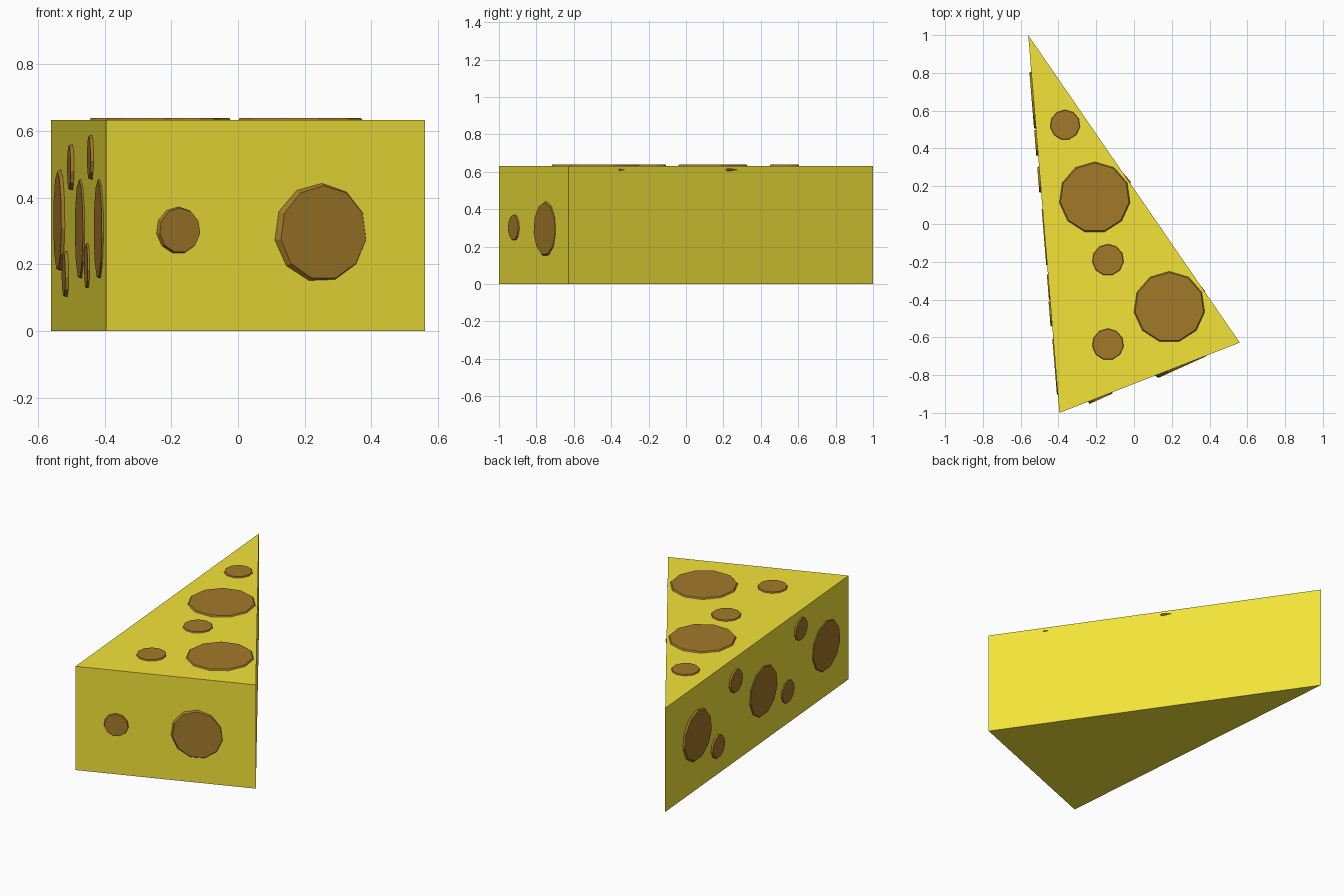
import bpy, bmesh, math
from mathutils import Vector, Matrix

if "Cube" in bpy.data.objects:
    bpy.data.objects.remove(bpy.data.objects["Cube"])

H = 0.632
A, B, C = Vector((-0.56, 1.0, 0)), Vector((0.56, -0.628, 0)), Vector((-0.395, -1.0, 0))


def material(name, color):
    m = bpy.data.materials.new(name)
    m.diffuse_color = (*color, 1)
    m.use_nodes = True
    m.node_tree.nodes["Principled BSDF"].inputs["Base Color"].default_value = m.diffuse_color
    return m


cheese = material("cheese_yellow", (0.9, 0.77, 0.04))
brown = material("hole_brown", (0.36, 0.195, 0.023))


def add_object(name, bm, mat):
    bmesh.ops.recalc_face_normals(bm, faces=bm.faces)
    me = bpy.data.meshes.new(name)
    bm.to_mesh(me)
    bm.free()
    me.materials.append(mat)
    ob = bpy.data.objects.new(name, me)
    bpy.context.collection.objects.link(ob)


# Triangular wedge
bm = bmesh.new()
face = bm.faces.new([bm.verts.new(p) for p in (A, C, B)])
ext = bmesh.ops.extrude_face_region(bm, geom=[face])
bmesh.ops.translate(bm, vec=(0, 0, H),
                    verts=[v for v in ext["geom"] if isinstance(v, bmesh.types.BMVert)])
add_object("cheese_wedge", bm, cheese)


def hole(name, center, normal, r, out, sides=11):
    """Flat-topped low-poly disc, widest at its buried middle; r is the radius at the surface."""
    bm = bmesh.new()
    d, bulge = 0.028, r * 0.13
    rings = []
    for rad, z in ((r - 0.005, out), (r - 0.005 + bulge, out - d), (r - 0.005, out - 2 * d)):
        rings.append([bm.verts.new((rad * math.cos(a), rad * math.sin(a), z))
                      for a in (math.pi / 2 + math.tau * i / sides for i in range(sides))])
    bm.faces.new(rings[0])
    bm.faces.new(rings[-1])
    for lo, hi in zip(rings, rings[1:]):
        for i in range(sides):
            j = (i + 1) % sides
            bm.faces.new((lo[i], lo[j], hi[j], hi[i]))
    n = Vector(normal).normalized()
    up = Vector((0, 1, 0)) if abs(n.z) > 0.9 else Vector((0, 0, 1))
    side = up.cross(n).normalized()
    rot = Matrix((side, n.cross(side), n)).transposed().to_4x4()
    bmesh.ops.transform(bm, matrix=Matrix.Translation(center) @ rot, verts=bm.verts)
    add_object(name, bm, brown)


# Holes on the top
for i, (x, y, r) in enumerate(((-0.208, 0.14, 0.188), (0.187, -0.44, 0.188), (-0.365, 0.525, 0.082),
                               (-0.138, -0.19, 0.086), (-0.138, -0.637, 0.086))):
    hole(f"top_hole_{i + 1}", (x, y, H), (0, 0, 1), r, 0.007)

# Holes on the long left side
n_left = (C - A).cross(Vector((0, 0, 1)))
if n_left.x > 0:
    n_left = -n_left
for i, (y, z, r, out) in enumerate(((0.655, 0.33, 0.153, 0.01), (0.43, 0.17, 0.072, 0.01),
                                    (0.235, 0.49, 0.072, 0.01), (-0.07, 0.305, 0.153, 0.005),
                                    (-0.335, 0.195, 0.072, 0.006), (-0.475, 0.52, 0.07, 0.009),
                                    (-0.755, 0.305, 0.153, 0.005))):
    p = C.lerp(A, (y + 1) / 2)
    hole(f"left_hole_{i + 1}", (p.x, p.y, z), n_left, r, out)

# Holes on the front end, slightly tilted
n_front = Matrix.Rotation(math.radians(3), 3, 'Z') @ (B - C).cross(Vector((0, 0, 1)))
for i, (x, z, r) in enumerate(((0.252, 0.295, 0.146), (-0.178, 0.302, 0.072))):
    p = C.lerp(B, (x - C.x) / (B.x - C.x))
    hole(f"front_hole_{i + 1}", (p.x, p.y, z), n_front, r, 0.01)
